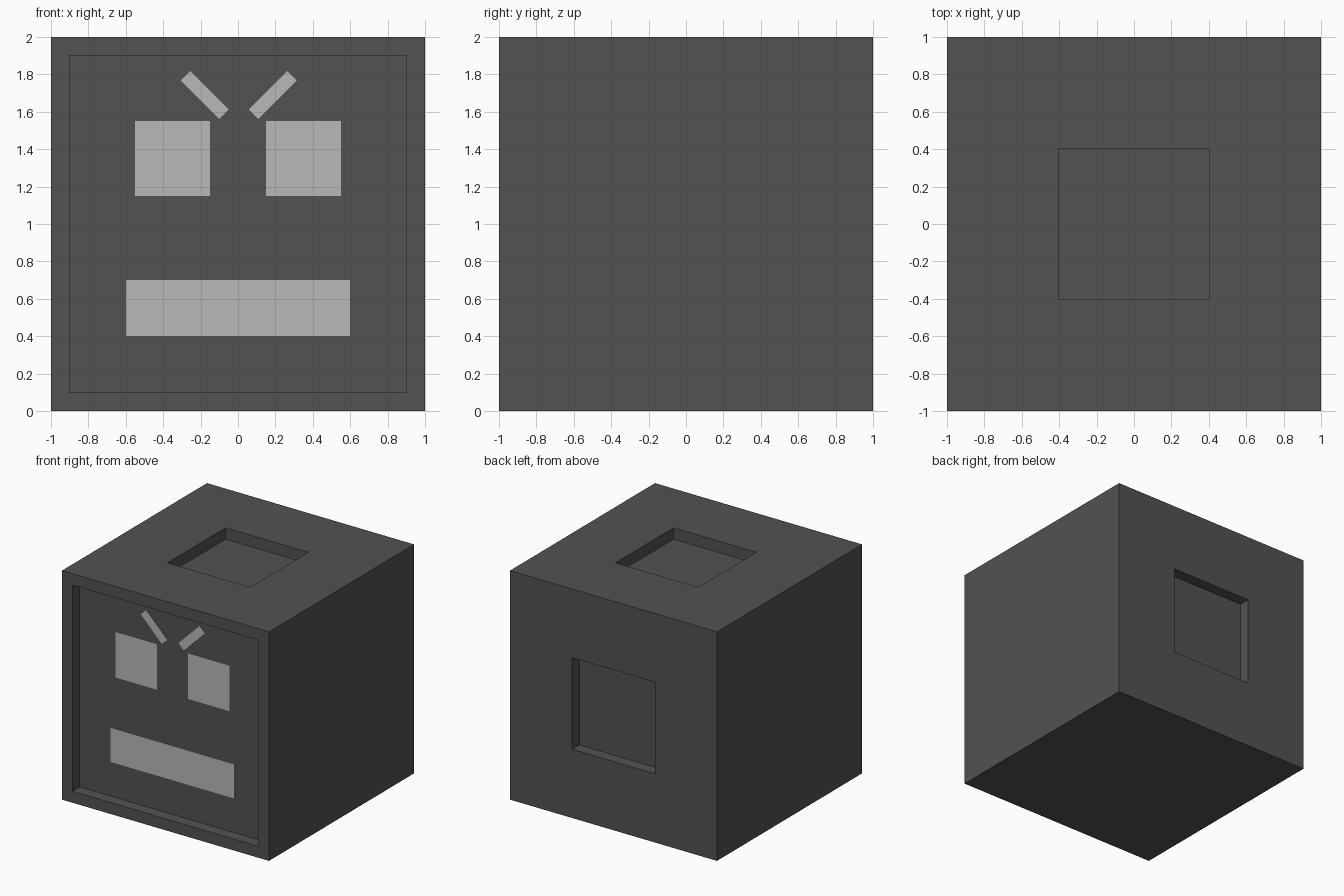
import bpy
import bmesh
from math import radians
from mathutils import Matrix, Vector

default = bpy.data.objects.get("Cube")
if default:
    bpy.data.objects.remove(default)


def make_material(name, value):
    mat = bpy.data.materials.new(name)
    mat.use_nodes = True
    color = (value, value, value, 1)
    mat.diffuse_color = color
    mat.node_tree.nodes["Principled BSDF"].inputs["Base Color"].default_value = color
    return mat


def add_object(name, bm, mat):
    bmesh.ops.recalc_face_normals(bm, faces=bm.faces[:])
    mesh = bpy.data.meshes.new(name)
    bm.to_mesh(mesh)
    bm.free()
    mesh.materials.append(mat)
    obj = bpy.data.objects.new(name, mesh)
    bpy.context.collection.objects.link(obj)
    return obj


dark_grey = make_material("dark grey", 0.084)
light_grey = make_material("light grey", 0.48)

RECESS = 0.1
PLATE = 0.004

# Cube body with square recesses in the front, top and back
bm = bmesh.new()
bmesh.ops.create_cube(bm, size=2, matrix=Matrix.Translation((0, 0, 1)))
for direction, border in (((0, -1, 0), 0.1), ((0, 0, 1), 0.6), ((0, 1, 0), 0.6)):
    axis = Vector(direction)
    face = max(bm.faces, key=lambda f: f.normal.dot(axis) * f.calc_area())
    bmesh.ops.inset_individual(bm, faces=[face], thickness=border, use_even_offset=True)
    bmesh.ops.inset_individual(bm, faces=[face], thickness=0, depth=-RECESS)
    bm.normal_update()
add_object("body", bm, dark_grey)


# Thin face plates lying on the floor of the front recess
def add_plate(name, x, z, width, height, tilt=0):
    bm = bmesh.new()
    bmesh.ops.create_cube(bm, size=1, matrix=Matrix.Diagonal((width, PLATE, height, 1)))
    obj = add_object(name, bm, light_grey)
    obj.location = (x, RECESS - 1 - PLATE / 2, z)
    obj.rotation_euler.y = radians(tilt)


for side, sign, brow_x in (("left", 1, 0.186), ("right", -1, -0.178)):
    add_plate(side + "_eye", sign * 0.35, 1.35, 0.4, 0.4)
    add_plate(side + "_eyebrow", brow_x, 1.69, 0.29, 0.073, -45 * sign)
add_plate("mouth", 0, 0.55, 1.2, 0.3)
